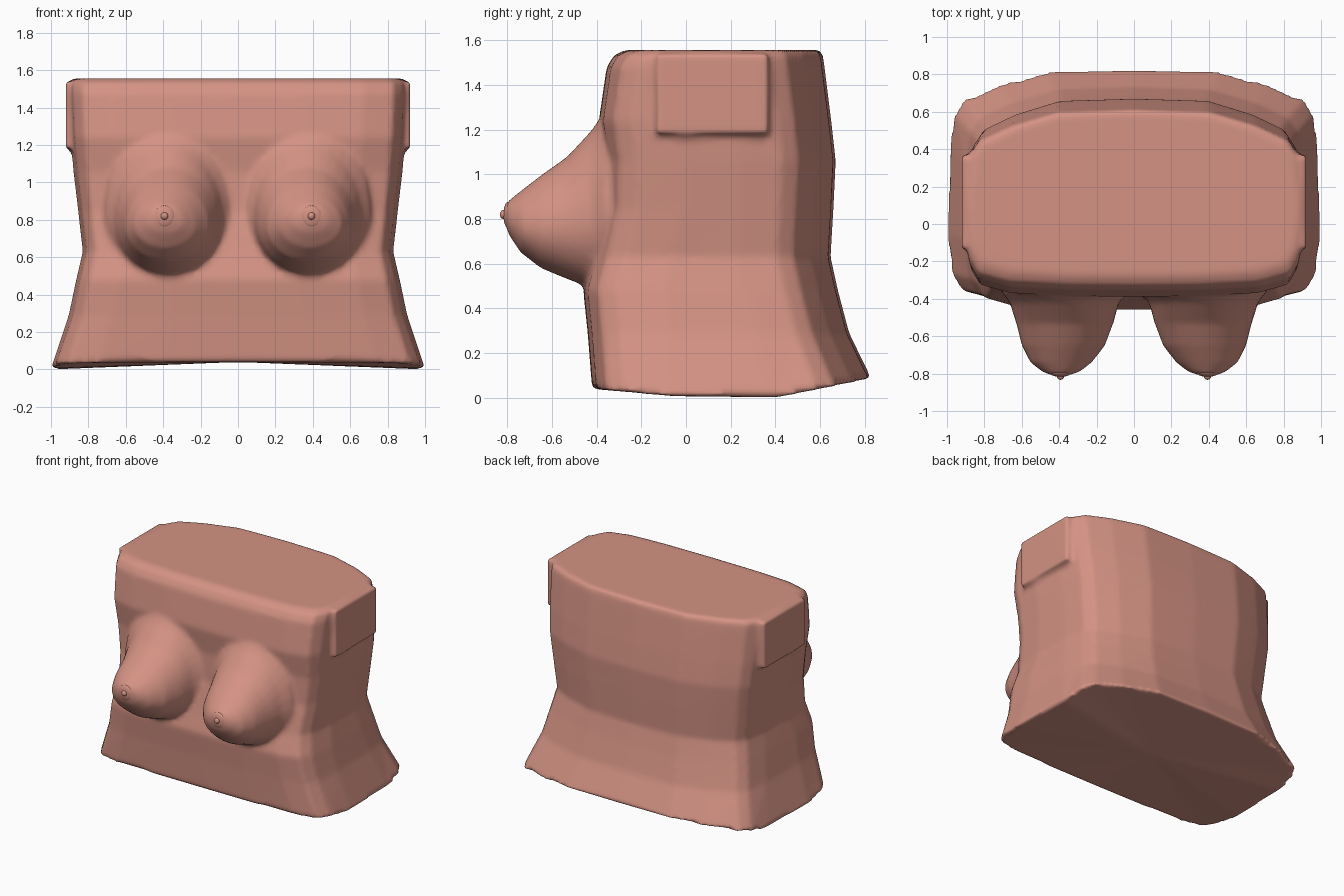
import bpy, bmesh, math
from mathutils import Matrix

if "Cube" in bpy.data.objects:
    bpy.data.objects.remove(bpy.data.objects["Cube"])

clay = bpy.data.materials.new("warm clay")
clay.diffuse_color = (0.66, 0.29, 0.23, 1)
clay.use_nodes = True
clay.node_tree.nodes["Principled BSDF"].inputs["Base Color"].default_value = clay.diffuse_color


def loft(bm, rings):
    """Skin a list of closed point loops and cap both ends."""
    loops = [[bm.verts.new(p) for p in r] for r in rings]
    n = len(loops[0])
    for a, b in zip(loops, loops[1:]):
        for i in range(n):
            j = (i + 1) % n
            bm.faces.new((a[i], a[j], b[j], b[i]))
    # fan caps around a centre point
    for loop in (loops[0], loops[-1]):
        c = bm.verts.new([sum(v.co[k] for v in loop) / n for k in range(3)])
        for i in range(n):
            bm.faces.new((c, loop[i], loop[(i + 1) % n]))


def torso_ring(z, w, f, b):
    half = [(0, f), (.4 * w, f + .003), (.74 * w, f + .02), (.92 * w, f + .065),
            (.975 * w, f + .15), (w, f + .36), (.99 * w, b - .42), (.965 * w, b - .24),
            (.91 * w, b - .165), (.72 * w, b - .085), (.45 * w, b - .012), (0, b)]
    pts = half + [(-x, y) for x, y in half[-2:0:-1]]
    out = []
    for x, y in pts:
        dz = 0
        if z == 0:  # lower rim rises toward front and back
            dz = .038 * -y / .42 if y < 0 else max(0, .085 * (y - .42) / .41)
        out.append((x, y, z + dz))
    return out


def breast_ring(s, y, x0, x1, z0, z1):
    cx, rx, zc = (x0 + x1) / 2, (x1 - x0) / 2, z0 + (z1 - z0) * .44
    out = []
    for i in range(32):
        a = math.tau * i / 32
        rz = z1 - zc if math.sin(a) > 0 else zc - z0
        out.append((s * (cx + rx * math.cos(a)), y, zc + rz * math.sin(a)))
    return out


bm = bmesh.new()
# body: height, half width, front, back
body = [(0, 1.0, -.42, .83), (.29, .905, -.44, .73), (.48, .865, -.46, .68),
        (.63, .83, -.42, .647), (.85, .855, -.37, .66), (1.06, .88, -.365, .67),
        (1.24, .895, -.39, .65), (1.48, .905, -.355, .62), (1.535, .905, -.32, .612),
        (1.556, .88, -.27, .60)]
loft(bm, [torso_ring(*r) for r in body])

# breasts: depth, x range, z range
bust = [(-.25, .02, .72, .47, 1.30), (-.36, .03, .71, .47, 1.29), (-.42, .08, .665, .49, 1.20),
        (-.53, .11, .63, .53, 1.08), (-.65, .155, .60, .58, .995), (-.74, .225, .555, .65, .925),
        (-.79, .29, .49, .725, .885), (-.81, .35, .44, .775, .86)]
for s in (-1, 1):
    loft(bm, [breast_ring(s, *r) for r in bust])
    # arm stump patch
    m = Matrix.Translation((s * .88, .12, 1.362)) @ Matrix.Diagonal((.08, .5, .36, 1))
    bmesh.ops.create_cube(bm, size=1, matrix=m)

# each closed shell gets outward normals before fusing
bmesh.ops.recalc_face_normals(bm, faces=bm.faces[:])
me = bpy.data.meshes.new("torso")
bm.to_mesh(me)
bm.free()
torso = bpy.data.objects.new("torso", me)
bpy.context.collection.objects.link(torso)
me.materials.append(clay)

# fuse the shells into one soft skin
fuse = torso.modifiers.new("fuse", 'REMESH')
fuse.mode = 'VOXEL'
fuse.voxel_size = .018
fuse.use_smooth_shade = True
soft = torso.modifiers.new("soften", 'SMOOTH')
soft.factor = .5
soft.iterations = 4


def ball(name, loc, scale):
    bpy.ops.mesh.primitive_uv_sphere_add(segments=20, ring_count=12, radius=1, location=loc)
    ob = bpy.context.object
    ob.name = name
    ob.scale = scale
    ob.data.materials.append(clay)
    bpy.ops.object.shade_smooth()


# areola and nipple details
for s, side in ((-1, "right"), (1, "left")):
    ball("areola_" + side, (s * .393, -.797, .818), (.056, .02, .058))
    ball("nipple_" + side, (s * .393, -.815, .82), (.02, .018, .02))
